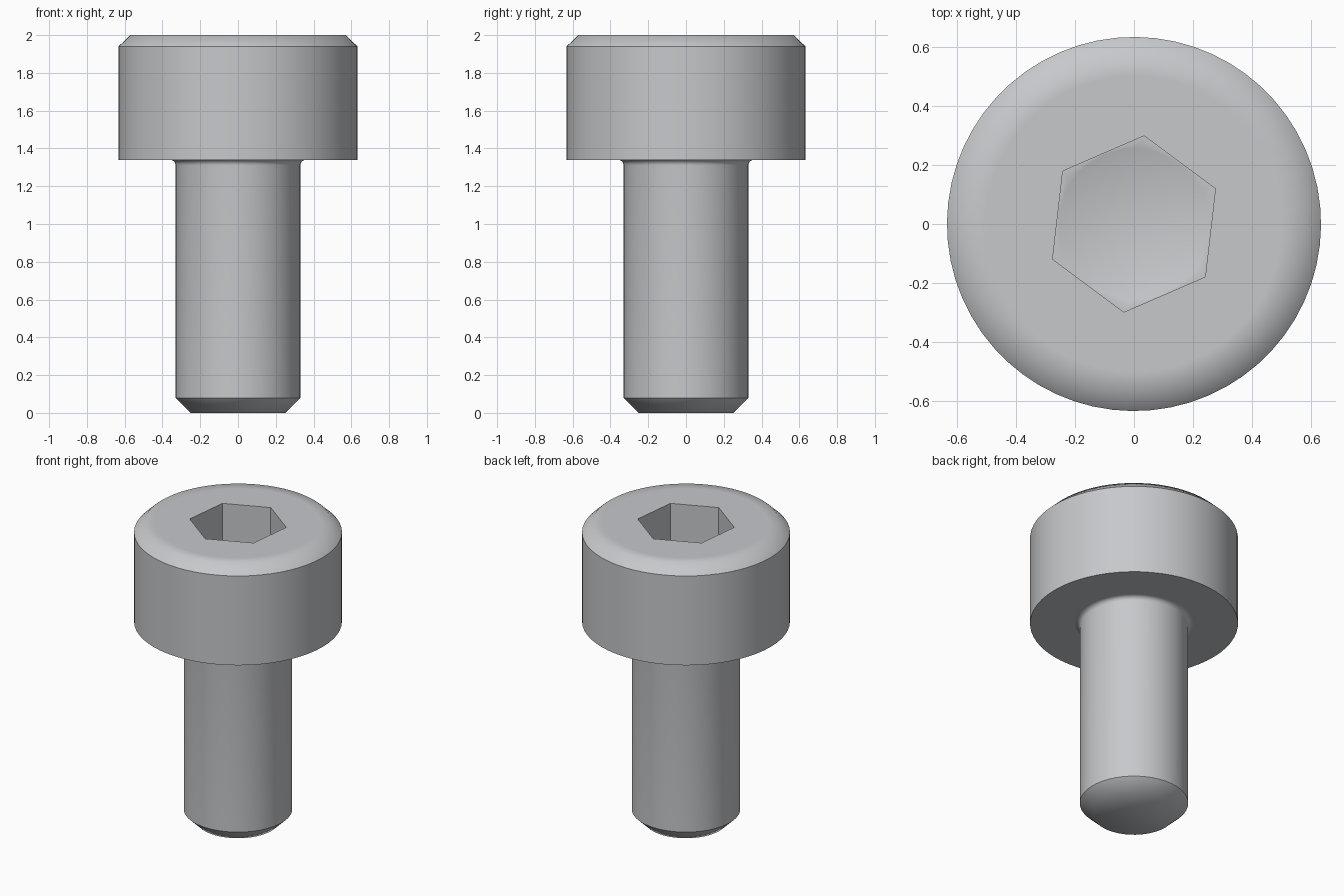
import bpy, bmesh
from math import cos, sin, radians, pi

SIDES = 60                # multiple of six, so hexagon corners land on ring points
PHASE = radians(23.4)     # turn of the hex socket
APOTHEM = 0.26            # half the socket width across flats

if "Cube" in bpy.data.objects:
    bpy.data.objects.remove(bpy.data.objects["Cube"], do_unlink=True)

steel = bpy.data.materials.new("steel_grey")
steel.use_nodes = True
colour = (0.57, 0.58, 0.60, 1)
steel.diffuse_color = colour
steel.node_tree.nodes["Principled BSDF"].inputs["Base Color"].default_value = colour


def ring(bm, radius, z):
    """Ring of points; the radius "hex" gives the socket outline."""
    if radius == 0:
        return [bm.verts.new((0, 0, z))] * SIDES
    points = []
    for k in range(SIDES):
        a = 2 * pi * k / SIDES
        r = APOTHEM / cos(a % (pi / 3) - pi / 6) if radius == "hex" else radius
        points.append(bm.verts.new((r * cos(a + PHASE), r * sin(a + PHASE), z)))
    return points


def loft(name, profile):
    """Skin rings given as (radius, height, is the ring a hard edge)."""
    bm = bmesh.new()
    rings = [ring(bm, r, z) for r, z, _ in profile]
    for low, high in zip(rings, rings[1:]):
        for k in range(SIDES):
            n = (k + 1) % SIDES
            corners = dict.fromkeys((low[k], low[n], high[n], high[k]))
            bm.faces.new(list(corners)).smooth = True
    # Hard ring edges
    for (_, _, hard), pts in zip(profile, rings):
        if hard:
            for k in range(SIDES):
                bm.edges.get((pts[k - 1], pts[k])).smooth = False
    # Hard vertical corners of the socket
    hexes = [pts for (r, _, _), pts in zip(profile, rings) if r == "hex"]
    for upper, lower in zip(hexes, hexes[1:]):
        for k in range(0, SIDES, SIDES // 6):
            bm.edges.get((upper[k], lower[k])).smooth = False
    mesh = bpy.data.meshes.new(name)
    bm.to_mesh(mesh)
    bm.free()
    mesh.materials.append(steel)
    obj = bpy.data.objects.new(name, mesh)
    bpy.context.collection.objects.link(obj)
    return obj


# Shank with chamfered tip and a fillet under the head
FILLET = 0.03
fillet = [(0.33 + FILLET * (1 - cos(t)), 1.34 - FILLET * (1 - sin(t)), False)
          for t in (radians(d) for d in range(0, 91, 15))]
loft("shank", [(0, 0, False), (0.25, 0, False), (0.33, 0.078, True)] + fillet)

# Head with chamfered rim, hex socket and drilled cone at its bottom
loft("head", [
    (0.36, 1.34, False), (0.633, 1.34, True), (0.633, 1.94, True),
    (0.57, 2.0, False), (0.5, 2.0, False),
    ("hex", 2.0, True), ("hex", 1.66, True),
    (0.255, 1.66, False), (0, 1.52, False),
])
